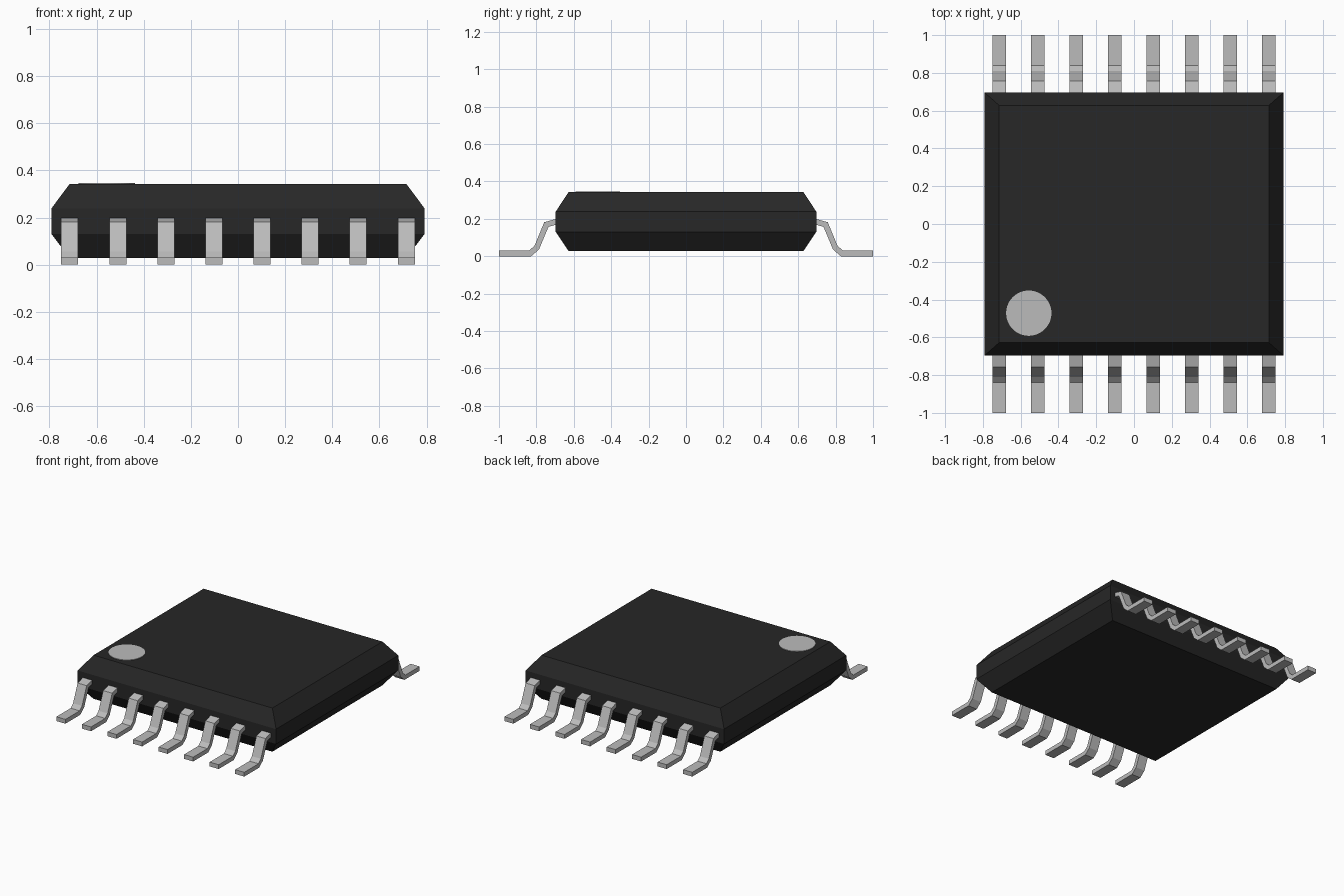
import bpy, bmesh, math

cube = bpy.data.objects.get("Cube")
if cube:
    bpy.data.objects.remove(cube, do_unlink=True)


def material(name, value, metallic=0.0):
    m = bpy.data.materials.new(name)
    m.use_nodes = True
    colour = (value, value, value, 1.0)
    m.diffuse_color = colour
    m.node_tree.nodes["Principled BSDF"].inputs["Base Color"].default_value = colour
    return m


BLACK = material("black plastic", 0.02)
GREY = material("grey metal", 0.50)


def finish(name, bm, mat):
    bmesh.ops.recalc_face_normals(bm, faces=bm.faces)
    mesh = bpy.data.meshes.new(name)
    bm.to_mesh(mesh)
    bm.free()
    mesh.materials.append(mat)
    obj = bpy.data.objects.new(name, mesh)
    bpy.context.collection.objects.link(obj)
    return obj


# Body: rectangular rings stacked upward, bevelled above and below the waist
bm = bmesh.new()
rings = []
for hx, hy, z in [(0.714, 0.628, 0.028), (0.792, 0.697, 0.131),
                  (0.792, 0.697, 0.238), (0.714, 0.628, 0.343)]:
    rings.append([bm.verts.new((sx * hx, sy * hy, z))
                  for sx, sy in [(-1, -1), (1, -1), (1, 1), (-1, 1)]])
for low, high in zip(rings, rings[1:]):
    for i in range(4):
        j = (i + 1) % 4
        bm.faces.new((low[i], low[j], high[j], high[i]))
bm.faces.new(rings[0])
bm.faces.new(rings[-1])
finish("body", bm, BLACK)

# Pin one marker: thin disc on the top face
bm = bmesh.new()
bmesh.ops.create_cone(bm, cap_ends=True, segments=48, radius1=0.12,
                      radius2=0.12, depth=0.008)
bmesh.ops.translate(bm, verts=bm.verts, vec=(-0.557, -0.472, 0.343))
finish("pin_one_marker", bm, GREY)

# Leads: gull-wing profile (outward distance, height) extruded across the width
PROFILE = [(0.66, 0.198), (0.70, 0.198), (0.758, 0.182), (0.81, 0.056),
           (0.838, 0.031), (1.0, 0.031), (1.0, 0.0), (0.828, 0.0),
           (0.786, 0.036), (0.735, 0.158), (0.70, 0.167), (0.66, 0.167)]
WIDTH, PITCH, COUNT = 0.072, 0.204, 8


def lead(name, x, side):
    bm = bmesh.new()
    face = bm.faces.new([bm.verts.new((x - WIDTH / 2, side * y, z))
                         for y, z in PROFILE])
    ext = bmesh.ops.extrude_face_region(bm, geom=[face])
    moved = [g for g in ext["geom"] if isinstance(g, bmesh.types.BMVert)]
    bmesh.ops.translate(bm, verts=moved, vec=(WIDTH, 0, 0))
    finish(name, bm, GREY)


for side, label in ((-1, "front"), (1, "back")):
    for i in range(COUNT):
        lead(f"{label}_lead_{i + 1}", (i - (COUNT - 1) / 2) * PITCH, side)
